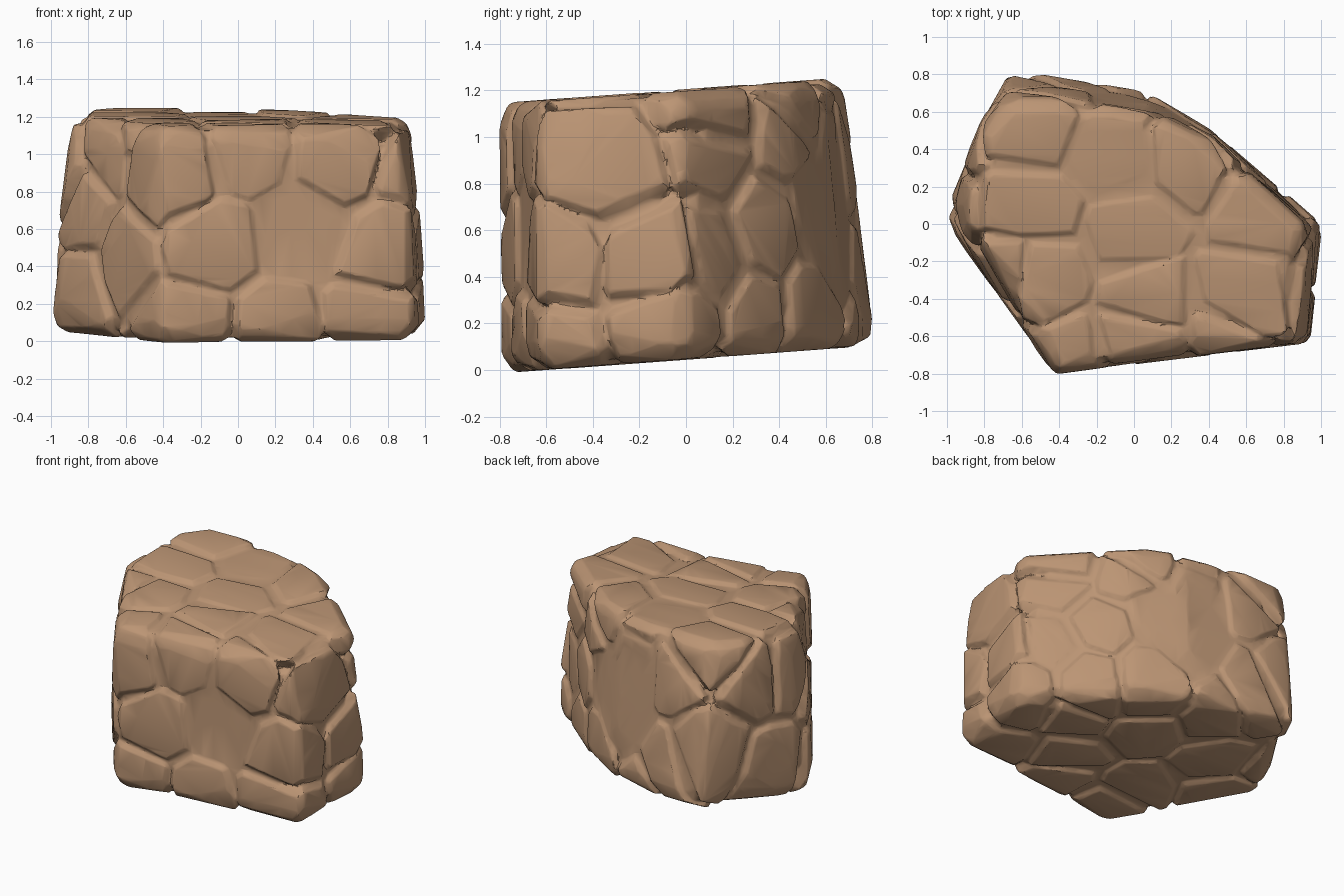
import bpy, bmesh, random
from math import tan
from mathutils import Vector
from mathutils.bvhtree import BVHTree

random.seed(7)
cube = bpy.data.objects.get("Cube")
if cube:
    bpy.data.objects.remove(cube, do_unlink=True)

# One sandstone colour
sandstone = bpy.data.materials.new("sandstone")
sandstone.use_nodes = True
colour = (0.50, 0.30, 0.175, 1)
sandstone.diffuse_color = colour
bsdf = sandstone.node_tree.nodes["Principled BSDF"]
bsdf.inputs["Base Color"].default_value = colour
bsdf.inputs["Roughness"].default_value = 0.9

# Outline of the block near the ground and near the top, point for point
LOW = [(-.42, -.8), (.945, -.635), (1.01, 0), (.41, .52), (.1, .705),
       (-.5, .81), (-.67, .815), (-.79, .6), (-1.005, .1), (-.985, -.03)]
HIGH = [(-.42, -.805), (.9, -.63), (.93, -.01), (.42, .45), (.06, .62),
        (-.45, .68), (-.68, .68), (-.82, .52), (-.9, .1), (-.89, -.05)]
# Levels: height, blend from low to high outline, scale of the outline
LEVELS = [(.045, 0, .94), (.12, 0, 1), (.36, .22, 1.005), (.65, .52, 1.01), (.9, .8, 1.01),
          (1.12, 1, 1), (1.205, 1, .95)]
CENTRE = Vector((0, 0, .62))


def block_shape():
    bm = bmesh.new()
    for low, high in zip(LOW, HIGH):
        for z, blend, scale in LEVELS:
            p = Vector(low).lerp(Vector(high), blend) * scale
            bm.verts.new((p.x, p.y, z + .074 * p.y))
    hull = bmesh.ops.convex_hull(bm, input=bm.verts)
    bmesh.ops.delete(bm, geom=[v for v in hull["geom_interior"]
                               if isinstance(v, bmesh.types.BMVert)], context='VERTS')
    bmesh.ops.dissolve_limit(bm, angle_limit=.05, verts=bm.verts, edges=bm.edges)
    bmesh.ops.recalc_face_normals(bm, faces=bm.faces)
    return bm


def clip(bm, point, normal):
    """Slice a convex body and cap the cut."""
    cut = bmesh.ops.bisect_plane(bm, geom=bm.verts[:] + bm.edges[:] + bm.faces[:], dist=1e-5,
                                 plane_co=point, plane_no=normal, clear_outer=True)
    edges = [e for e in cut["geom_cut"] if isinstance(e, bmesh.types.BMEdge) and e.is_boundary]
    if edges:
        bmesh.ops.holes_fill(bm, edges=edges, sides=0)


def chamfer(bm, low, high):
    """Chisel every sharp edge off with a slightly random plane."""
    bm.normal_update()
    cuts = []
    for e in bm.edges:
        angle = e.calc_face_angle(0)
        if angle > .3:
            n = (e.link_faces[0].normal + e.link_faces[1].normal).normalized()
            wobble = Vector([random.uniform(-.13, .13) for _ in range(3)])
            mid = (e.verts[0].co + e.verts[1].co) / 2
            depth = random.uniform(low, high) * min(1.2, tan(angle / 2))
            cuts.append((mid - n * depth, (n + wobble).normalized()))
    for point, normal in cuts:
        if bm.faces:
            clip(bm, point, normal)


def make_object(bm, name):
    bmesh.ops.remove_doubles(bm, verts=bm.verts, dist=.004)
    bmesh.ops.recalc_face_normals(bm, faces=bm.faces)
    mesh = bpy.data.meshes.new(name)
    bm.to_mesh(mesh)
    bm.free()
    mesh.materials.append(sandstone)
    ob = bpy.data.objects.new(name, mesh)
    bpy.context.collection.objects.link(ob)
    return ob


block = block_shape()
tree = BVHTree.FromBMesh(block)

# Stones on each side: across, up, and how far a recessed one is sunk
SIDES = {
    "front": (lambda a, b: (a, -3, b), (0, 1, 0),
              [(-.36, .92), (.08, 1.02, .015), (.5, .96), (-.1, .5), (.33, .6, .03), (.76, .46),
               (-.61, .42), (-.87, .25), (-.84, .7), (-.73, 1.02, .02), (-.25, .08), (.2, .07),
               (.72, .06)]),
    "right": (lambda a, b: (3, a, b), (-1, 0, 0),
              [(-.35, .88), (-.13, .46), (-.06, .1), (.15, .98), (.45, 1), (.13, .48, .02),
               (.36, .62), (.3, .22), (.57, .72, .03), (.57, .28)]),
    "back": (lambda a, b: (a, 3, b), (0, -1, 0),
             [(-.35, .95), (-.3, .35), (-.02, .95, .02), (.03, .5, .035), (-.66, .55)]),
    "left": (lambda a, b: (-3, a, b), (1, 0, 0),
             [(.42, .9), (.33, .35), (.1, .9)]),
    "top": (lambda a, b: (a, b, 3), (0, 0, -1),
            [(-.54, .5), (-.08, .38, .02), (-.55, .1), (-.5, -.28), (0, -.02), (.08, -.42),
             (.56, -.38), (.68, .05), (.27, .35)]),
    "bottom": (lambda a, b: (a, b, -3), (0, 0, 1),
               [(-.3, -.35), (.3, -.35), (.55, .05), (.05, .2), (-.5, .2), (-.2, .55)]),
}
seeds = []
for place, ray, spots in SIDES.values():
    for a, b, *sunk in spots:
        hit, normal, _, _ = tree.ray_cast(Vector(place(a, b)), Vector(ray))
        inward = sunk[0] if sunk else random.uniform(-.002, .012)
        seeds.append((hit - normal * .14, normal * -inward))

# Stones: the block divided around the seeds, each with chiselled edges
stones = []
for seed, shift in seeds:
    bm = block.copy()
    for other, _ in seeds:
        if other != seed and bm.faces:
            clip(bm, (seed + other) / 2, other - seed)
    if bm.faces:
        chamfer(bm, .018, .042)
        bmesh.ops.translate(bm, verts=bm.verts, vec=shift)
        stones.append(make_object(bm, "stone"))
    else:
        bm.free()

# Solid core closing the cracks between the stones
for v in block.verts:
    v.co = CENTRE + (v.co - CENTRE) * .96
chamfer(block, .02, .03)
rock = make_object(block, "rock")

# Weld the stones and the core into one weathered skin
bpy.ops.object.select_all(action='DESELECT')
for ob in stones + [rock]:
    ob.select_set(True)
bpy.context.view_layer.objects.active = rock
bpy.ops.object.join()
weld = rock.modifiers.new("weld", 'REMESH')
weld.mode = 'VOXEL'
weld.voxel_size = .011
weather = rock.modifiers.new("weather", 'SMOOTH')
weather.factor = .5
weather.iterations = 2
facets = rock.modifiers.new("facets", 'DECIMATE')
facets.ratio = .07
bpy.ops.object.convert(target='MESH')
bpy.ops.object.shade_smooth_by_angle(angle=.5)
